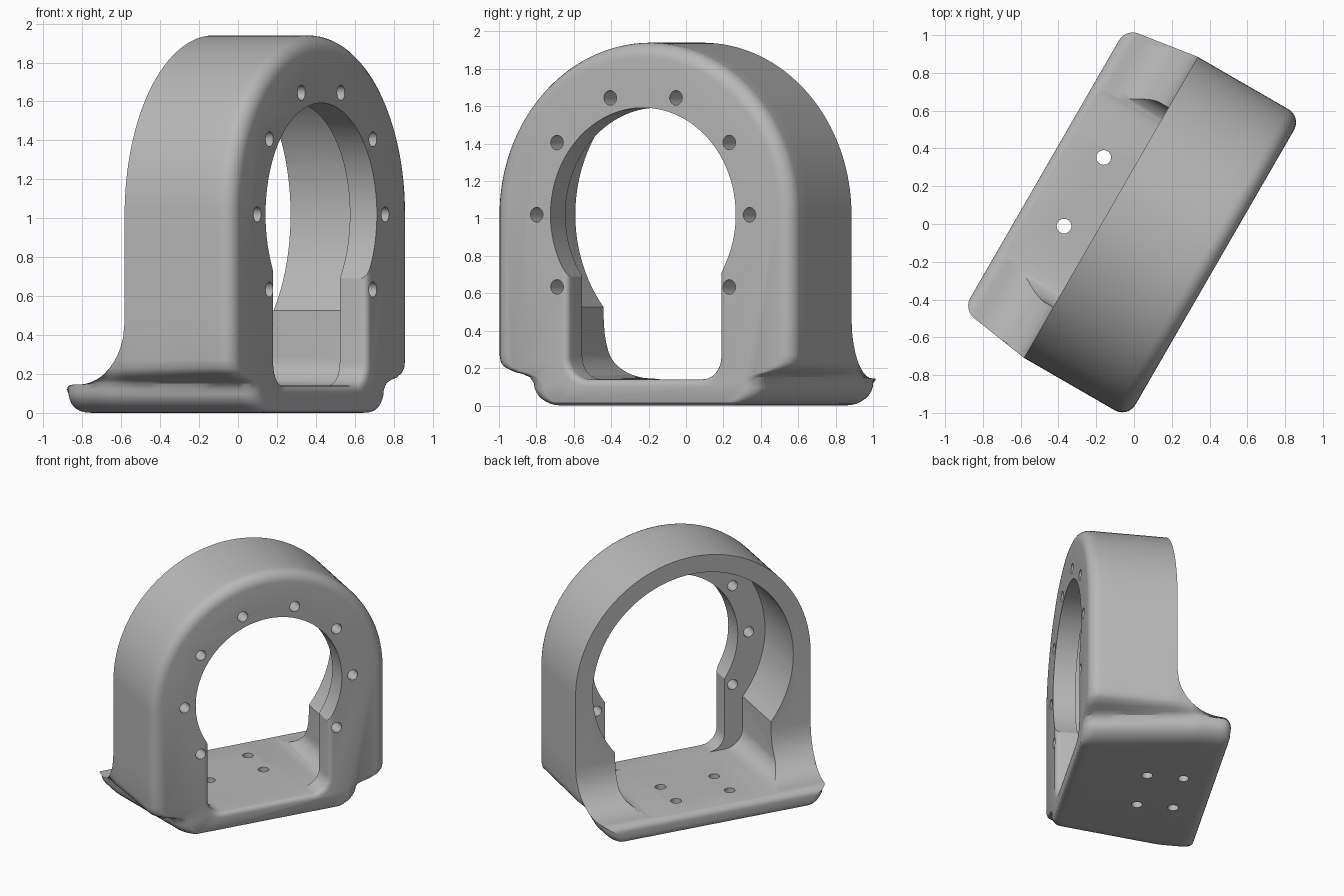
import bpy, bmesh
from math import sin, cos, pi, radians, sqrt, asin
from mathutils import Matrix

cube = bpy.data.objects.get("Cube")
if cube:
    bpy.data.objects.remove(cube, do_unlink=True)

AXIS_Z = 1.02       # height of the bore centre
RING_R = 0.92       # outer radius
RING_D = 0.635      # ring depth
BASE_D = 1.04       # base depth
FILLET_TOP = 0.47   # where the rear fillet leaves the ring
LIP = 0.145         # height of the rear lip


def arc(cx, cz, rx, rz, a0, a1, n):
    return [(cx + rx * cos(a0 + (a1 - a0) * i / n),
             cz + rz * sin(a0 + (a1 - a0) * i / n)) for i in range(n + 1)]


def mirrored(half):
    return half + [(-x, z) for x, z in reversed(half) if x > 1e-5]


def body_section(y, inset=0.0, top=9.0, lift=0.0):
    """Outer outline at depth y, cut off above top and below lift."""
    wall = RING_R - inset - 0.15 * max(0, y - RING_D)
    foot = 0.70 + 0.15 * min(y / 0.8, 1) - inset
    half = arc(foot - 0.17, 0.12, 0.17, 0.12, -pi / 2, 0, 8)
    for f, z in ((0.12, 0.152), (0.32, 0.168), (0.6, 0.182), (0.85, 0.205), (0.96, 0.23), (1, 0.27)):
        half.append((foot + (wall - foot) * f, z))
    half.append((wall, FILLET_TOP))
    half += arc(0, AXIS_Z, wall, wall, 0, pi / 2, 32)
    half[-1] = (0, AXIS_Z + wall)
    return [(x, y, max(lift, min(z, top))) for x, z in mirrored(half)]


def keyhole_section(y, half_width, radius, corner, floor=0.14):
    """Round bore running down into a straight slot with rounded corners."""
    start = -sqrt(radius ** 2 - half_width ** 2)
    half = arc(half_width - corner, floor + corner, corner, corner, -pi / 2, 0, 8)
    half += arc(0, AXIS_Z, radius, radius, asin(start / radius), pi / 2, 40)
    half[-1] = (0, AXIS_Z + radius)
    return [(x, y, z) for x, z in mirrored(half)]


def finish(bm, name):
    bmesh.ops.recalc_face_normals(bm, faces=bm.faces)
    me = bpy.data.meshes.new(name)
    bm.to_mesh(me)
    bm.free()
    ob = bpy.data.objects.new(name, me)
    bpy.context.scene.collection.objects.link(ob)
    return ob


def loft(name, sections):
    bm = bmesh.new()
    rings = [[bm.verts.new(p) for p in s] for s in sections]
    n = len(rings[0])
    for a, b in zip(rings, rings[1:]):
        for i in range(n):
            j = (i + 1) % n
            bm.faces.new((a[i], a[j], b[j], b[i]))
    bm.faces.new(rings[0])
    bm.faces.new(rings[-1])
    bmesh.ops.remove_doubles(bm, verts=bm.verts, dist=1e-4)
    bmesh.ops.dissolve_degenerate(bm, edges=bm.edges, dist=1e-4)
    return finish(bm, name)


# Housing body: rounded front edge, ring, rear fillet and lip
sections = []
for i in range(7):
    a = pi / 2 * i / 6
    inset = 0.08 * (1 - sin(a))
    sections.append(body_section(0.08 * (1 - cos(a)), inset, lift=0.25 * inset))
for i in range(1, 7):
    sections.append(body_section(0.08 + (RING_D - 0.08) * i / 6))
for i in range(11):
    s = (i / 10) ** 1.5
    h = FILLET_TOP - (FILLET_TOP - LIP) * sqrt(1 - (1 - s) ** 2)
    sections.append(body_section(RING_D + 0.3 * s, top=h))
for i in range(7):
    a = pi / 2 * i / 6
    drop = 1 - cos(a)
    sections.append(body_section(BASE_D - 0.07 * (1 - sin(a)), 0.07 * drop,
                                 LIP - 0.05 * drop, 0.05 * drop))
housing = loft("bearing_housing", sections)

# Stepped opening: narrow front flange, wide rear pocket
opening = [keyhole_section(-0.1, 0.503, 0.572, 0.14, 0.105)]
for i in range(6):
    a = pi / 2 * i / 5
    e = 0.035 * (1 - sin(a))
    opening.append(keyhole_section(0.035 * (1 - cos(a)), 0.468 + e, 0.572, 0.12 + e / 2, 0.14 - e))
opening.append(keyhole_section(0.16, 0.468, 0.572, 0.12))
opening.append(keyhole_section(0.16, 0.61, 0.785, 0.14))
opening.append(keyhole_section(1.3, 0.61, 0.785, 0.14))
opening_cutter = loft("opening_cutter", opening)

# Screw holes in the flange and in the base
bm = bmesh.new()


def add_hole(matrix, depth):
    bmesh.ops.create_cone(bm, cap_ends=True, segments=24, radius1=0.039,
                          radius2=0.039, depth=depth, matrix=matrix)


for k in range(-1, 7):
    a = radians(36 * k)
    add_hole(Matrix.Translation((0.657 * cos(a), 0.08, AXIS_Z + 0.657 * sin(a)))
             @ Matrix.Rotation(pi / 2, 4, 'X'), 0.3)
for x in (-0.21, 0.21):
    for y in (0.54, 0.80):
        add_hole(Matrix.Translation((x, y, 0.07)), 0.3)
hole_cutter = finish(bm, "hole_cutter")

bpy.context.view_layer.objects.active = housing
housing.select_set(True)
for cutter in (opening_cutter, hole_cutter):
    cutter.hide_render = True
    mod = housing.modifiers.new("cut", 'BOOLEAN')
    mod.operation = 'DIFFERENCE'
    mod.solver = 'EXACT'
    mod.object = cutter
    bpy.ops.object.modifier_apply(modifier=mod.name)
    bpy.data.objects.remove(cutter, do_unlink=True)

# Plain grey finish
grey = bpy.data.materials.new("plain_grey")
grey.use_nodes = True
colour = (0.48, 0.48, 0.48, 1)
grey.diffuse_color = colour
grey.node_tree.nodes["Principled BSDF"].inputs["Base Color"].default_value = colour
housing.data.materials.clear()
housing.data.materials.append(grey)

bpy.ops.object.select_all(action='DESELECT')
housing.select_set(True)
bpy.ops.object.shade_smooth_by_angle(angle=radians(32))

# The housing stands turned on the ground
housing.rotation_euler = (0, 0, radians(60))
housing.location = (0.4275, -0.2295, 0)
